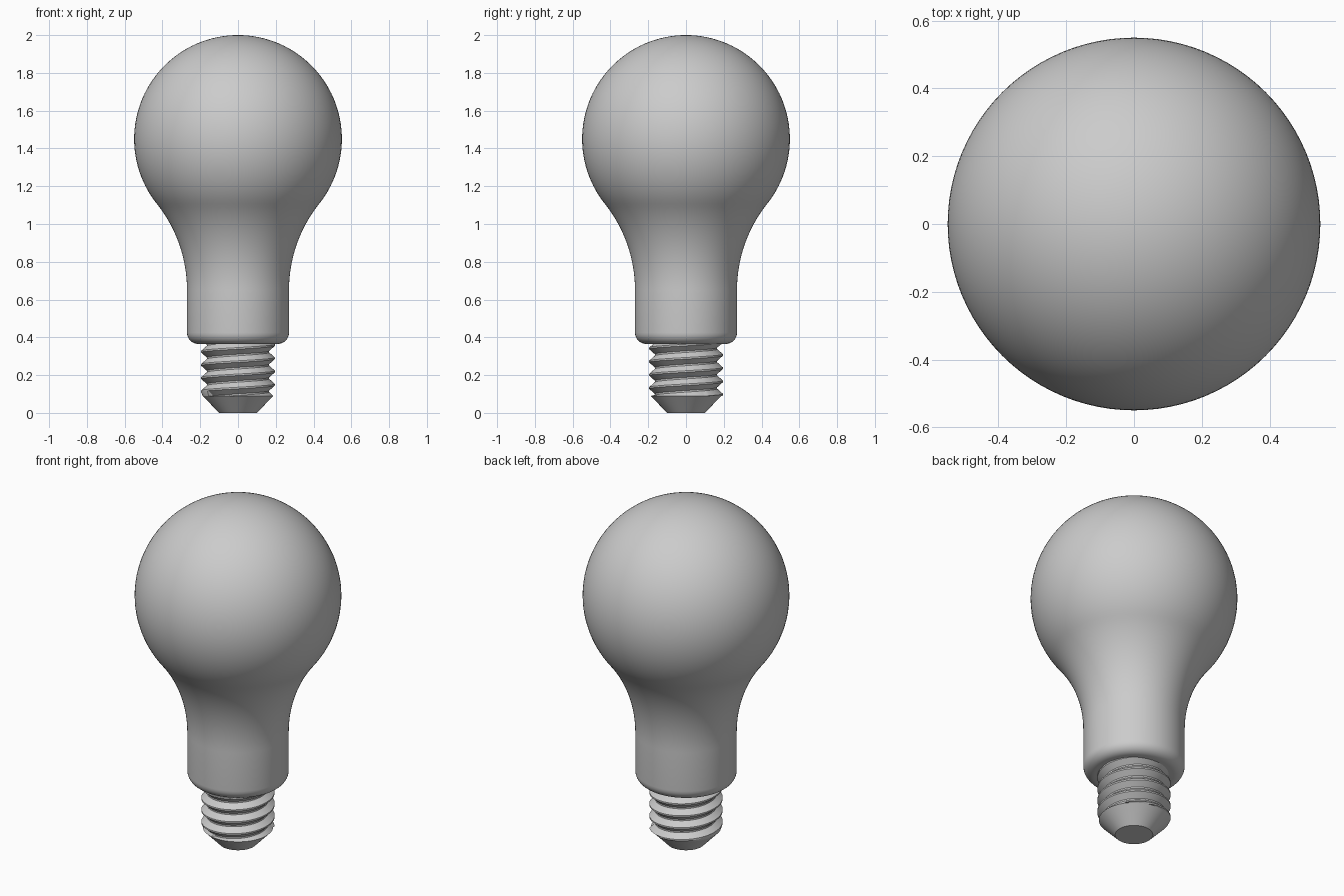
import bpy
import bmesh
from math import sin, cos, pi, atan2, sqrt, radians

cube = bpy.data.objects.get("Cube")
if cube:
    bpy.data.objects.remove(cube, do_unlink=True)

# One plain grey for the whole bulb
grey = bpy.data.materials.new("plain_grey")
grey.use_nodes = True
colour = (0.6, 0.6, 0.6, 1)
grey.diffuse_color = colour
grey.node_tree.nodes["Principled BSDF"].inputs["Base Color"].default_value = colour


def finish(name, bm, angle):
    bmesh.ops.remove_doubles(bm, verts=bm.verts, dist=0.0001)
    bmesh.ops.recalc_face_normals(bm, faces=bm.faces)
    mesh = bpy.data.meshes.new(name)
    bm.to_mesh(mesh)
    bm.free()
    obj = bpy.data.objects.new(name, mesh)
    bpy.context.collection.objects.link(obj)
    mesh.materials.append(grey)
    bpy.ops.object.select_all(action='DESELECT')
    obj.select_set(True)
    bpy.context.view_layer.objects.active = obj
    bpy.ops.object.shade_smooth_by_angle(angle=radians(angle))
    return obj


def skin(bm, columns):
    """Join neighbouring columns of points with quads."""
    cols = [[bm.verts.new(p) for p in c] for c in columns]
    for a, b in zip(cols, cols[1:]):
        for i in range(len(a) - 1):
            bm.faces.new((a[i], b[i], b[i + 1], a[i + 1]))


def lathe(name, profile, segments=96, angle=35):
    bm = bmesh.new()
    turns = [2 * pi * (s % segments) / segments for s in range(segments + 1)]
    skin(bm, [[(r * cos(t), r * sin(t), z) for r, z in profile] for t in turns])
    return finish(name, bm, angle)


def arc(cx, cz, radius, start, end, steps):
    angles = [start + (end - start) * i / steps for i in range(steps + 1)]
    return [(cx + radius * cos(a), cz + radius * sin(a)) for a in angles]


# Glass: rounded foot, straight neck, concave flare tangent to the globe
globe_r, globe_z = 0.55, 1.45
neck_r, neck_z, base_z = 0.27, 0.65, 0.365
fillet = 0.06
rise = globe_z - neck_z
flare = (neck_r ** 2 + rise ** 2 - globe_r ** 2) / (2 * (globe_r - neck_r))
lean = atan2(rise, neck_r + flare)
profile = [(0, base_z)]
profile += arc(neck_r - fillet, base_z + fillet, fillet, -pi / 2, 0, 8)
profile += arc(neck_r + flare, neck_z, flare, pi, pi - lean, 20)
profile += arc(0, globe_z, globe_r, -lean, pi / 2, 44)
lathe("glass_bulb", profile)

# Screw thread: a V-shaped ridge winding upwards
pitch, low, high = 0.07, 0.09, 0.37
root, crest, cap_r = 0.165, 0.195, 0.187
shape = [(0, crest), (0.12, crest), (0.5, root), (0.62, root)]
steps = 96
columns = []
for s in range(steps + 1):
    turn = s / steps
    t = 2 * pi * turn
    column = []
    for k in range(-1, 6):
        for offset, r in shape:
            z = low + 0.02 + pitch * (k + offset + turn - 0.5)
            if z < low:
                z, r = low, cap_r
            z = min(z, high)
            column.append((r * cos(t), r * sin(t), z))
    columns.append(column)
bm = bmesh.new()
skin(bm, columns)
finish("screw_thread", bm, 30)

# Tapered contact below the thread
lathe("contact_tip", [(0, 0), (0.1, 0), (cap_r, low), (0, low)])
